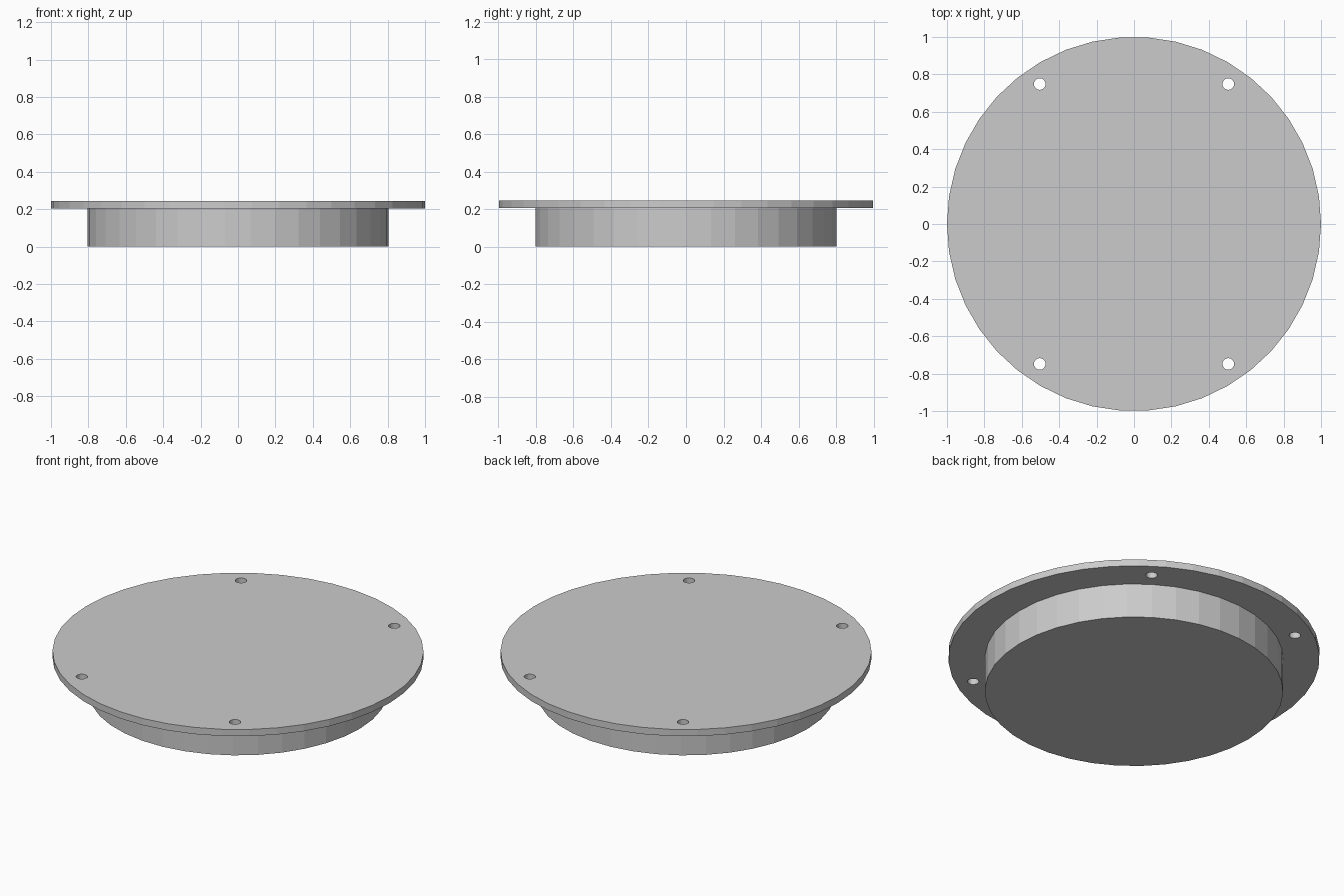
import bpy

cube = bpy.data.objects.get("Cube")
if cube:
    bpy.data.objects.remove(cube, do_unlink=True)

FLANGE_BOTTOM, TOP = 0.205, 0.245
HOLE_X, HOLE_Y, HOLE_RADIUS = 0.504, 0.748, 0.031

# Single plain grey
grey = bpy.data.materials.new("plain grey")
grey.use_nodes = True
colour = (0.6, 0.6, 0.6, 1)
grey.diffuse_color = colour
grey.node_tree.nodes["Principled BSDF"].inputs["Base Color"].default_value = colour


def disc(name, radius, bottom, top, sides, x=0, y=0):
    """Flat-shaded cylinder with a vertex on the x axis."""
    bpy.ops.mesh.primitive_cylinder_add(
        vertices=sides, radius=radius, depth=top - bottom,
        location=(x, y, (bottom + top) / 2))
    obj = bpy.context.object
    # Cylinder vertices start on +y, so turn the first one to +x
    obj.rotation_euler.z = -1.5707963
    bpy.ops.object.transform_apply(location=True, rotation=True, scale=True)
    obj.name = obj.data.name = name
    obj.data.materials.append(grey)
    return obj


# Lower plug and the wider flange on top of it
disc("plug", 0.804, 0, FLANGE_BOTTOM, 38)
flange = disc("flange", 1, FLANGE_BOTTOM, TOP, 42)

# Four screw holes through the flange
for x in (-HOLE_X, HOLE_X):
    for y in (-HOLE_Y, HOLE_Y):
        cutter = disc("hole_cutter", HOLE_RADIUS, FLANGE_BOTTOM - 0.1, TOP + 0.1, 20, x, y)
        cutter.hide_render = True
        cut = flange.modifiers.new("screw hole", "BOOLEAN")
        cut.operation = "DIFFERENCE"
        cut.solver = "EXACT"
        cut.object = cutter
        bpy.context.view_layer.objects.active = flange
        bpy.ops.object.modifier_apply(modifier=cut.name)
        bpy.data.objects.remove(cutter, do_unlink=True)
